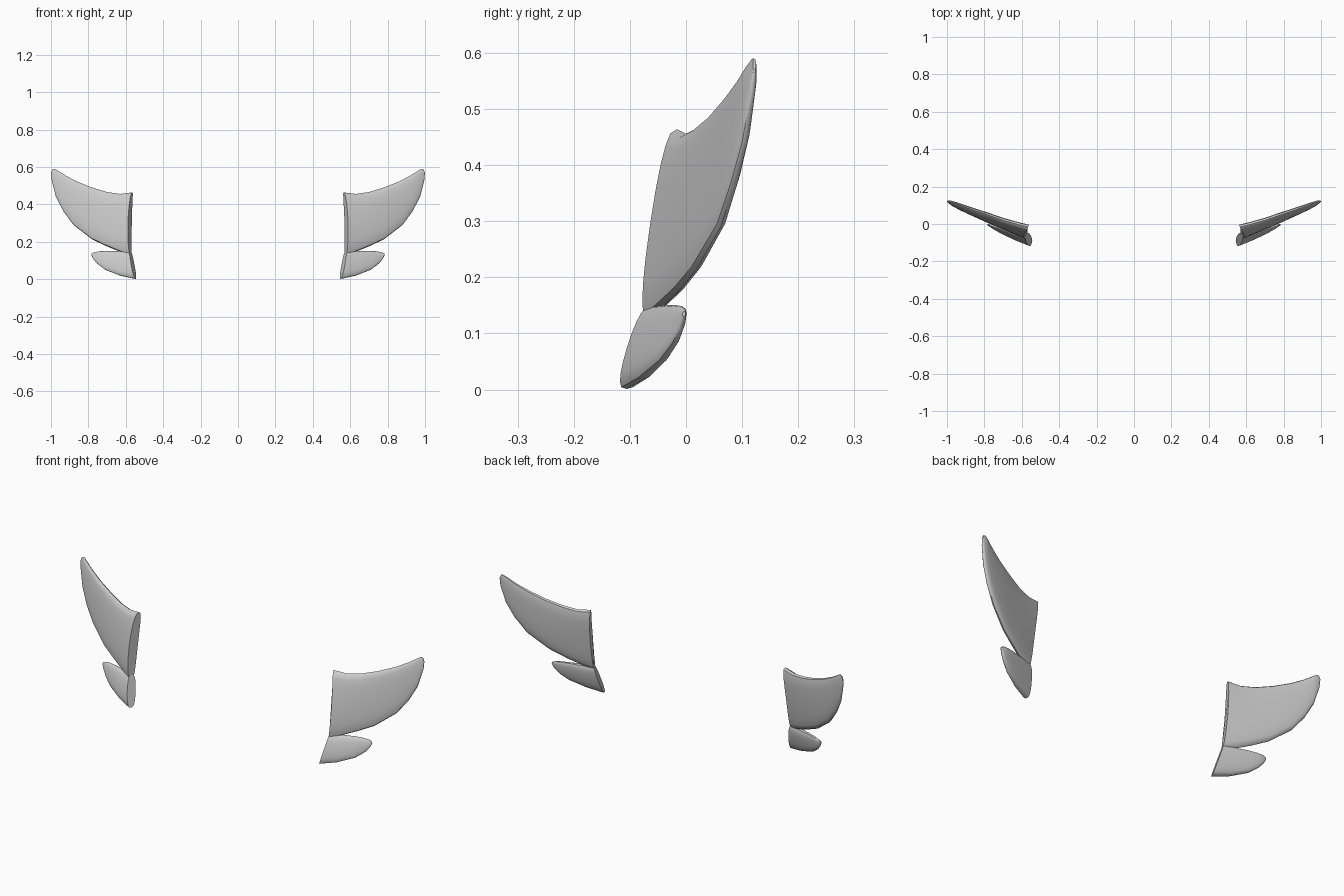
import bpy, bmesh, math
from mathutils import Vector

if "Cube" in bpy.data.objects:
    bpy.data.objects.remove(bpy.data.objects["Cube"])

BACK = Vector((-0.38, 0.92, 0))   # thickness direction, towards the rear
SIDES = 20


def fin(name, stations, bow):
    """Loft rounded flat sections from the flat root to the tip.
    Each station: bottom edge point, top edge point, half thickness."""
    bm = bmesh.new()
    rings = []
    for i, (b, t, h) in enumerate(stations):
        b, t = Vector(b), Vector(t)
        k = bow * max(0, 1 - i / 3)          # root edge bows outwards
        ring = []
        for j in range(SIDES):
            a = 2 * math.pi * j / SIDES
            c, s = math.cos(a), math.sin(a)
            w = 0.5 - 0.5 * math.copysign(abs(c) ** 0.9, c)
            d = math.copysign(abs(s) ** 0.65, s) * h
            p = b.lerp(t, w) + BACK * d
            p.x += k * 4 * w * (1 - w)
            ring.append(bm.verts.new(p))
        rings.append(ring)
    for r, q in zip(rings, rings[1:]):
        for j in range(SIDES):
            n = (j + 1) % SIDES
            bm.faces.new((r[j], r[n], q[n], q[j]))
    bm.faces.new(rings[0])
    bm.faces.new(rings[-1])
    bmesh.ops.recalc_face_normals(bm, faces=bm.faces)
    me = bpy.data.meshes.new(name)
    bm.to_mesh(me)
    bm.free()
    ob = bpy.data.objects.new(name, me)
    bpy.context.collection.objects.link(ob)
    # opposite side
    mod = ob.modifiers.new("mirror", 'MIRROR')
    mod.use_mirror_merge = False
    bpy.ops.object.select_all(action='DESELECT')
    ob.select_set(True)
    bpy.context.view_layer.objects.active = ob
    bpy.ops.object.shade_smooth_by_angle(angle=math.radians(40))
    return ob


# large upswept fin
fin("upper_fin", [
    ((.575, -.066, .125), (.566, -.016, .464), .025),
    ((.630, -.042, .147), (.630, .000, .456), .024),
    ((.700, -.013, .175), (.700, .020, .466), .022),
    ((.780, .018, .213), (.780, .048, .490), .020),
    ((.880, .062, .290), (.860, .075, .522), .017),
    ((.935, .086, .365), (.920, .097, .553), .014),
    ((.973, .105, .440), (.958, .111, .577), .011),
    ((.996, .119, .530), (.978, .120, .590), .007),
    ((.999, .122, .570), (.990, .122, .589), .003),
], .009)

# small lower fin
fin("lower_fin", [
    ((.548, -.106, .001), (.576, -.060, .150), .024),
    ((.630, -.076, .019), (.630, -.043, .150), .021),
    ((.710, -.042, .050), (.700, -.021, .151), .015),
    ((.750, -.021, .080), (.740, -.010, .149), .011),
    ((.773, -.009, .107), (.765, -.004, .145), .007),
    ((.784, -.004, .130), (.780, -.003, .139), .003),
], 0)
